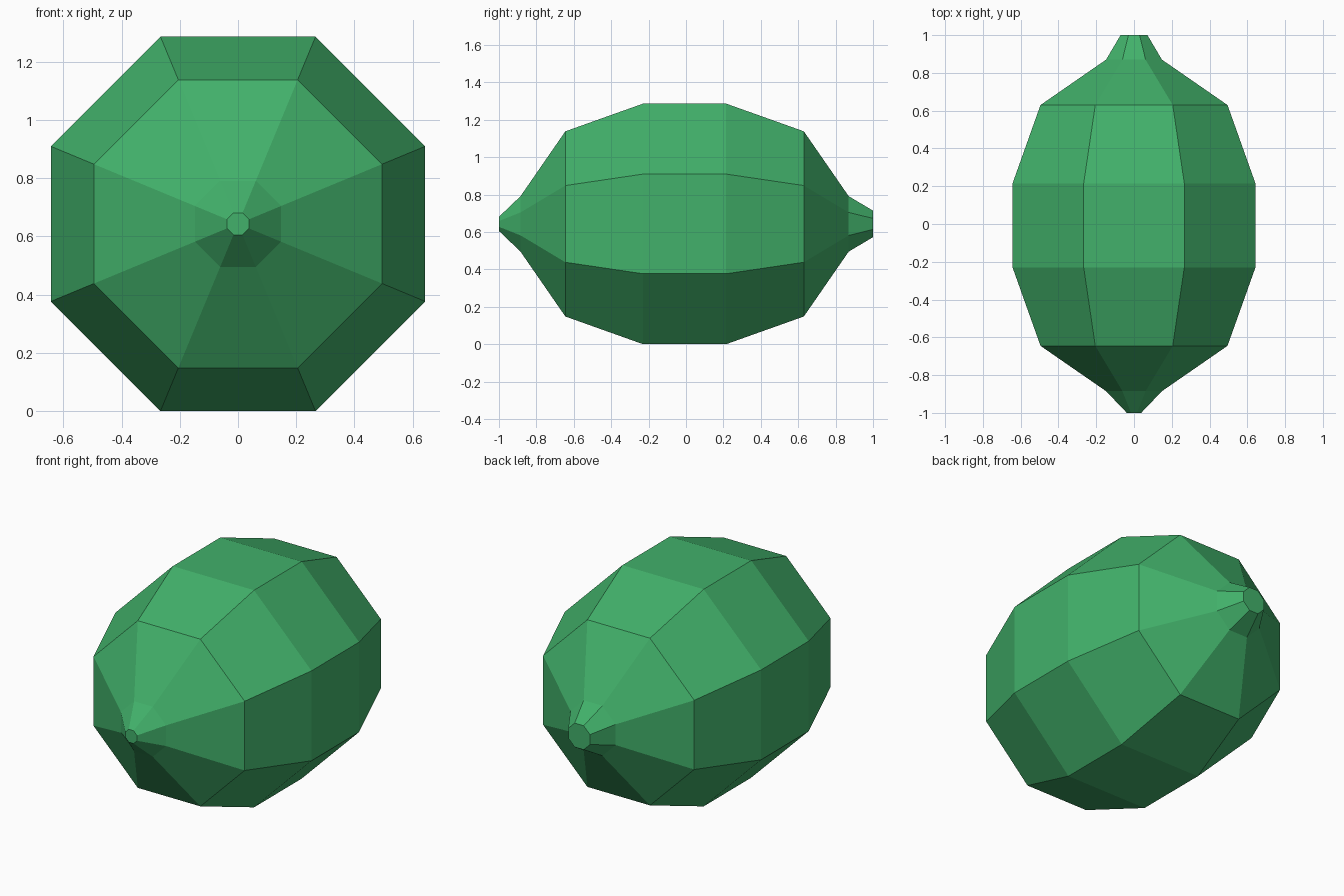
import bpy, bmesh, math

if "Cube" in bpy.data.objects:
    bpy.data.objects.remove(bpy.data.objects["Cube"])

SIDES = 8
CENTRE_Z = 0.643

# (y, distance from axis to each flat side), front tip to back stem end
PROFILE = [(-1.0, 0.038), (-0.885, 0.148), (-0.645, 0.495), (-0.23, 0.643),
           (0.215, 0.643), (0.63, 0.495), (0.87, 0.148), (1.0, 0.071)]

green = bpy.data.materials.new("melon green")
green.diffuse_color = (0.054, 0.44, 0.145, 1)
green.use_nodes = True
green.node_tree.nodes["Principled BSDF"].inputs["Base Color"].default_value = green.diffuse_color

# Fruit body: octagonal rings joined along the y axis
bm = bmesh.new()
rings = []
for y, flat in PROFILE:
    r = flat / math.cos(math.pi / SIDES)
    ring = []
    for i in range(SIDES):
        a = (i + 0.5) * 2 * math.pi / SIDES
        ring.append(bm.verts.new((r * math.cos(a), y, CENTRE_Z + r * math.sin(a))))
    rings.append(ring)
for a, b in zip(rings, rings[1:]):
    for i in range(SIDES):
        j = (i + 1) % SIDES
        bm.faces.new((a[i], a[j], b[j], b[i]))

# End caps
bm.faces.new(rings[0])
bm.faces.new(rings[-1])
bmesh.ops.recalc_face_normals(bm, faces=bm.faces)

mesh = bpy.data.meshes.new("fruit_body")
bm.to_mesh(mesh)
bm.free()
mesh.materials.append(green)
bpy.context.collection.objects.link(bpy.data.objects.new("fruit_body", mesh))
